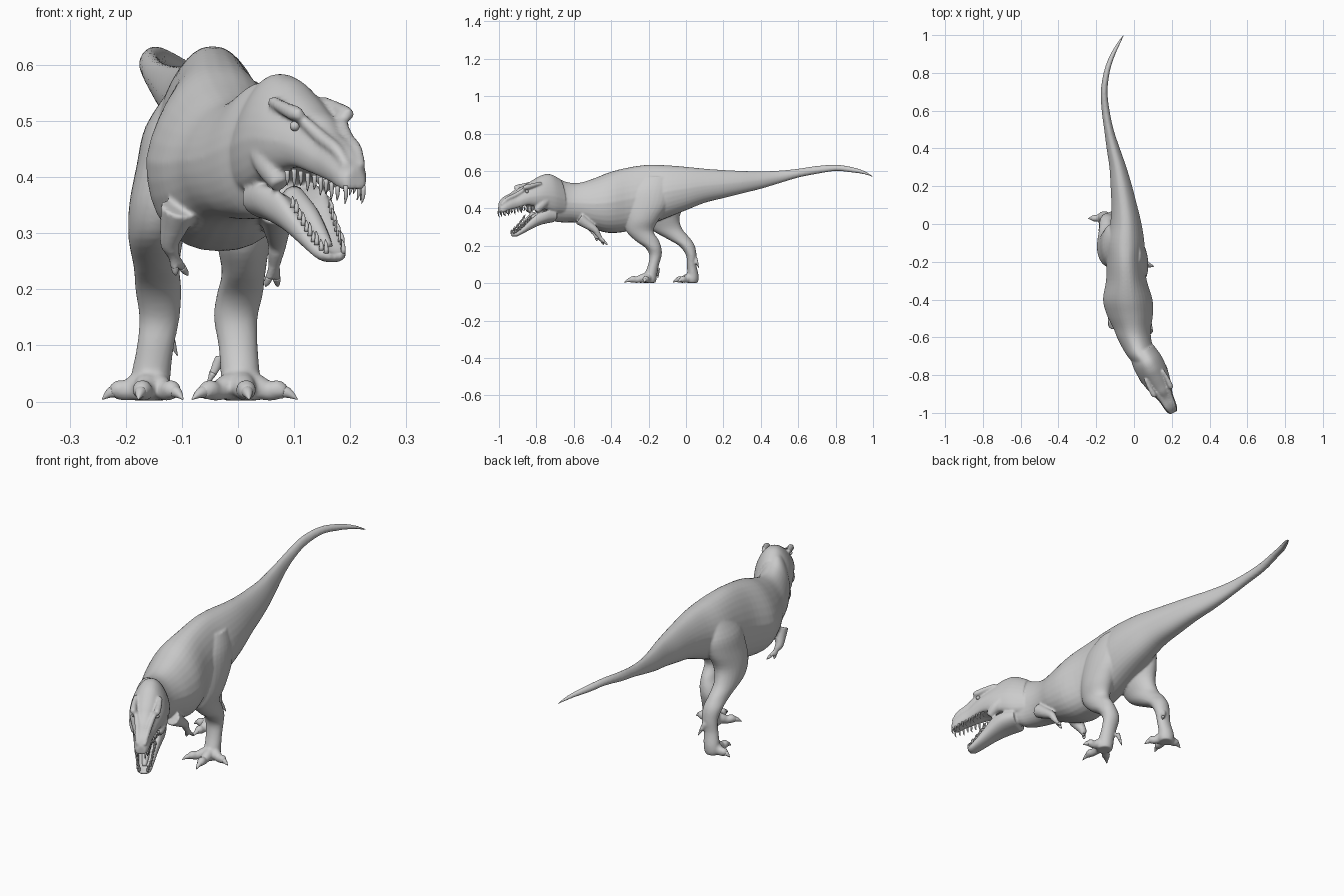
import bpy, bmesh
from math import sin, cos, pi, copysign
from mathutils import Vector


def spline(rows, n=4):
    """Catmull-Rom subdivision of a list of number tuples."""
    rows = [tuple(r) for r in rows]
    p = [rows[0]] + rows + [rows[-1]]
    out = []
    for a, b, c, d in zip(p, p[1:], p[2:], p[3:]):
        for k in range(n):
            t = k / n
            out.append([0.5 * (2*j + (k2 - i)*t + (2*i - 5*j + 4*k2 - l)*t*t + (3*j - i - 3*k2 + l)*t**3)
                        for i, j, k2, l in zip(a, b, c, d)])
    return out + [list(rows[-1])]


def skin_rings(bm, rings):
    """Closed loft through rings of points."""
    vs = [[bm.verts.new(p) for p in r] for r in rings]
    n = len(vs[0])
    for a, b in zip(vs, vs[1:]):
        for i in range(n):
            bm.faces.new((a[i], a[(i+1) % n], b[(i+1) % n], b[i]))
    bm.faces.new(vs[0][::-1])
    bm.faces.new(vs[-1])


def section(top, bot, hw, pinch=0.0, ctop=0.0, cbot=0.0, n=32):
    """Egg cross-section as (sideways, z); ctop / cbot hollow it out."""
    m, h, pts = (top + bot) / 2, (top - bot) / 2, []
    for i in range(n):
        c, s = cos(2*pi*i/n), sin(2*pi*i/n)
        w = hw * copysign(abs(c)**0.85, c) * (1 - pinch * max(0, s))
        hollow = ctop if s > 0 else cbot
        pts.append((w, m + h * copysign(abs(s)**0.9, s) * (1 - hollow * s**4)))
    return pts


def tube(bm, path, n=14, sub=4):
    """Round limb through (x, y, z, radius) points."""
    q = spline(path, sub)
    rings = []
    for i, (x, y, z, r) in enumerate(q):
        t = (Vector(q[min(i+1, len(q)-1)][:3]) - Vector(q[max(i-1, 0)][:3])).normalized()
        a = t.cross(Vector((0.13, 0.31, 0.94))).normalized()
        b = t.cross(a)
        rings.append([Vector((x, y, z)) + max(r, 0.0005)*(a*cos(2*pi*k/n) + b*sin(2*pi*k/n)) for k in range(n)])
    skin_rings(bm, rings)


def finish(bm, name):
    bmesh.ops.recalc_face_normals(bm, faces=bm.faces)
    me = bpy.data.meshes.new(name)
    bm.to_mesh(me)
    bm.free()
    for f in me.polygons:
        f.use_smooth = True
    ob = bpy.data.objects.new(name, me)
    bpy.context.collection.objects.link(ob)
    return ob


skin, claws, teeth = bmesh.new(), bmesh.new(), bmesh.new()

# torso, neck and tail: y, centre x, top z, bottom z, half width
torso = [(1, -.055, .573, .566, .004), (.95, -.085, .602, .583, .010), (.88, -.12, .623, .593, .014),
         (.8, -.145, .633, .6, .016), (.7, -.158, .627, .585, .018), (.6, -.15, .612, .565, .021),
         (.5, -.133, .602, .535, .025), (.4, -.11, .598, .505, .035), (.3, -.085, .6, .48, .045),
         (.2, -.067, .605, .455, .057), (.1, -.052, .612, .43, .068), (0, -.043, .622, .39, .083),
         (-.1, -.045, .63, .35, .1), (-.2, -.045, .633, .31, .1), (-.3, -.04, .62, .28, .108),
         (-.4, -.033, .596, .268, .131), (-.48, -.022, .565, .285, .122), (-.55, -.01, .541, .315, .1),
         (-.6, 0, .535, .325, .09), (-.65, .018, .545, .325, .083), (-.7, .043, .568, .33, .078),
         (-.74, .06, .57, .36, .06)]
skin_rings(skin, [[(cx + w, y, z) for w, z in section(t, b, hw, .28)]
                  for y, cx, t, b, hw in spline(torso)])


# head, turned to one side: u forward, w sideways
def head(u, w, z):
    return (.055 + .46*u + .888*w, -.70 - .888*u + .46*w, z)


# u, top z, bottom z, half width
skull = [(-.03, .555, .34, .07), (.03, .583, .34, .08), (.08, .577, .36, .08), (.13, .552, .382, .075),
         (.18, .525, .397, .063), (.215, .508, .392, .052), (.25, .482, .385, .041), (.29, .464, .376, .036),
         (.32, .443, .366, .03), (.337, .415, .37, .019)]
jaw = [(.02, .40, .325, .066), (.08, .405, .315, .068), (.13, .388, .298, .058), (.17, .35, .279, .047),
       (.21, .308, .26, .038), (.24, .283, .248, .031), (.26, .27, .252, .018)]
skin_rings(skin, [[head(u, w, z) for w, z in section(t, b, hw, .3, 0, .4)] for u, t, b, hw in spline(skull)])
skin_rings(skin, [[head(u, w, z) for w, z in section(t, b, hw, 0, .8, 0)] for u, t, b, hw in spline(jaw)])


def head_tube(bm, pts):
    tube(bm, [head(u, w, z) + (r,) for u, w, z, r in pts])


for s in (-1, 1):
    # brow ridge with horn, snout ridge, cheek muscle
    head_tube(skin, [(.11, s*.05, .535, .01), (.16, s*.052, .523, .012), (.2, s*.05, .513, .014), (.218, s*.05, .512, .008)])
    head_tube(skin, [(.2, s*.04, .505, .01), (.25, s*.026, .472, .012), (.3, s*.02, .449, .011), (.33, s*.014, .418, .008)])
    head_tube(skin, [(.06, s*.05, .46, .028), (.11, s*.052, .42, .028), (.14, s*.05, .385, .016)])

# teeth along both jaw rims
for rows, u0, u1, d, ln in ((skull, .17, .332, -1, .026), (jaw, .165, .255, 1, .02)):
    fine = spline(rows, 8)
    for i in range(10):
        u = u0 + (u1 - u0) * i / 9
        _, t, b, hw = min(fine, key=lambda r: abs(r[0] - u))
        z = b + .017 if d < 0 else t - .009
        for s in (-1, 1):
            length = ln * (1 + .25 * (i % 2))
            tube(teeth, [head(u, s*hw*.78, z) + (.0045,), head(u, s*hw*.77, z + d*length*.6) + (.0035,),
                         head(u - .005, s*hw*.74, z + d*length) + (.0006,)], 8, 2)


# legs: x, y, z, half width, half depth; toes fan out from the foot
def leg(rings, toes, dew):
    skin_rings(skin, [[(x + rx*cos(2*pi*k/28), y + ry*sin(2*pi*k/28), z) for k in range(28)]
                      for x, y, z, rx, ry in spline(rings)])
    bx, by = rings[-2][:2]
    for tx, ty in toes:
        def at(f, z, r):
            return (bx + (tx - bx)*f, by + (ty - by)*f, z, r)
        tube(skin, [at(0, .035, .026), at(.3, .026, .022), at(.5, .018, .017), at(.65, .021, .018), at(.8, .014, .011)])
        tube(claws, [at(.7, .019, .012), at(.84, .015, .009), at(1, .004, .001)])
    a, b = Vector(dew[0]), Vector(dew[1])
    m = a.lerp(b, .55)
    tube(skin, [(*a, .011), (*m, .008), (*a.lerp(b, .7), .006)])
    tube(claws, [(*m, .007), (*b, .001)])


leg([(0, -.16, .57, .035, .07), (.008, -.19, .50, .055, .115), (.015, -.208, .42, .06, .116),
     (.015, -.235, .34, .058, .09), (.01, -.247, .28, .047, .073), (.01, -.21, .23, .039, .064),
     (.003, -.175, .19, .041, .043), (-.004, -.163, .15, .039, .033), (0, -.173, .10, .035, .029),
     (.004, -.188, .05, .035, .034), (.005, -.198, .02, .037, .04), (.005, -.198, .002, .032, .034)],
    [(.106, -.225), (.02, -.33), (-.082, -.285)], [(-.03, -.15, .08), (-.056, -.15, .028)])
leg([(-.085, -.09, .56, .035, .06), (-.105, -.105, .49, .06, .108), (-.12, -.118, .42, .061, .11),
     (-.135, -.13, .35, .059, .095), (-.146, -.105, .29, .049, .085), (-.145, -.042, .24, .041, .064),
     (-.142, .005, .20, .041, .042), (-.14, .028, .15, .036, .028), (-.147, .03, .10, .033, .025),
     (-.155, .036, .05, .035, .03), (-.158, .032, .02, .037, .035), (-.158, .032, .002, .03, .03)],
    [(-.242, .03), (-.178, -.07), (-.098, -.045)], [(-.13, .05, .135), (-.108, .068, .082)])


# small two-fingered arms
def arm(shoulder, elbow, wrist, tip):
    s, e, w, t = map(Vector, (shoulder, elbow, wrist, tip))
    tube(skin, [(*s, .034), (*s.lerp(e, .5), .026), (*e, .018), (*e.lerp(w, .5), .015), (*w, .011)])
    for d in (-.011, .011):
        f = t + Vector((d, d, 0))
        tube(skin, [(*w, .01), (*w.lerp(f, .4), .0085), (*w.lerp(f, .7), .007)])
        tube(claws, [(*w.lerp(f, .6), .007), (*w.lerp(f, .85), .005), (*f, .001)])


arm((.068, -.57, .345), (.07, -.485, .285), (.065, -.46, .245), (.06, -.43, .205))
arm((-.105, -.53, .345), (-.122, -.50, .285), (-.115, -.485, .26), (-.1, -.465, .225))

# merge skin parts into one soft surface
body = finish(skin, "body")
rm = body.modifiers.new("merge", 'REMESH')
rm.mode, rm.voxel_size, rm.use_smooth_shade = 'VOXEL', .005, True
sm = body.modifiers.new("soften", 'SMOOTH')
sm.factor, sm.iterations = .5, 4
finish(claws, "claws")
finish(teeth, "teeth")

# tongue
tongue = bmesh.new()
head_tube(tongue, [(.09, 0, .365, .022), (.15, 0, .333, .02), (.2, 0, .296, .015), (.23, 0, .277, .008)])
finish(tongue, "tongue")

# eyes
eyes = bmesh.new()
for s in (-1, 1):
    v = bmesh.ops.create_uvsphere(eyes, u_segments=16, v_segments=10, radius=.009)["verts"]
    bmesh.ops.translate(eyes, verts=v, vec=head(.195, s*.049, .491))
finish(eyes, "eyes")
